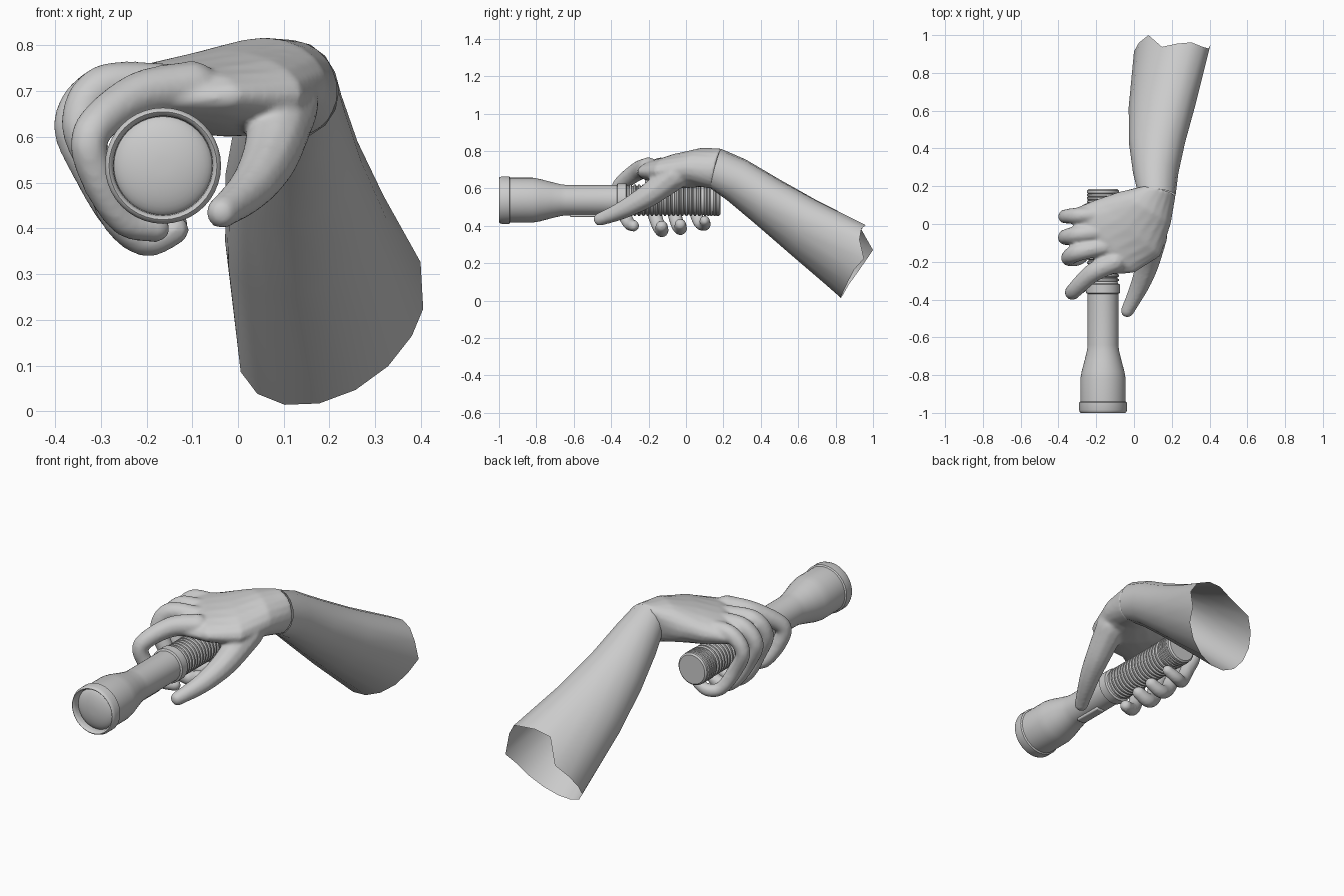
import bpy, bmesh, math
from mathutils import Vector as V

cube = bpy.data.objects.get("Cube")
if cube:
    bpy.data.objects.remove(cube, do_unlink=True)

grey = bpy.data.materials.new("plain grey")
grey.use_nodes = True
tone = (0.6, 0.6, 0.6, 1)
grey.diffuse_color = tone
grey.node_tree.nodes["Principled BSDF"].inputs["Base Color"].default_value = tone


def finish(bm, name, angle=40):
    bmesh.ops.recalc_face_normals(bm, faces=bm.faces)
    mesh = bpy.data.meshes.new(name)
    bm.to_mesh(mesh)
    bm.free()
    obj = bpy.data.objects.new(name, mesh)
    bpy.context.collection.objects.link(obj)
    mesh.materials.append(grey)
    bpy.ops.object.select_all(action="DESELECT")
    obj.select_set(True)
    bpy.context.view_layer.objects.active = obj
    bpy.ops.object.shade_smooth_by_angle(angle=math.radians(angle))
    return obj


def bridge(bm, rings):
    for r, s in zip(rings, rings[1:]):
        for i in range(len(r)):
            j = (i + 1) % len(r)
            bm.faces.new((r[i], r[j], s[j], s[i]))


def loft(bm, sections, sides=16, caps=False):
    """Each section is an oval from point a to point b, with a half height and up direction."""
    rings = []
    for a, b, half, up in sections:
        a, b, up = V(a), V(b), V(up).normalized()
        ring = []
        for i in range(sides):
            t = math.tau * i / sides
            ring.append(bm.verts.new((a + b) / 2 + (b - a) / 2 * math.cos(t) + up * half * math.sin(t)))
        rings.append(ring)
    bridge(bm, rings)
    if caps:
        bm.faces.new(rings[0])
        bm.faces.new(rings[-1])
    return rings


def spline(p, q, r, s, t):
    return 0.5 * (2 * q + (r - p) * t + (2 * p - 5 * q + 4 * r - s) * t * t
                  + (3 * q - p - 3 * r + s) * t ** 3)


def digit(bm, points):
    """Sweep a ball along a smooth path of (x, y, z, radius) points."""
    p = [V(q) for q in points]
    p = [p[0]] + p + [p[-1]]
    for k in range(len(p) - 3):
        for n in range(9):
            q = spline(*p[k:k + 4], n / 8)
            made = bmesh.ops.create_icosphere(bm, subdivisions=2, radius=q.w)
            bmesh.ops.translate(bm, verts=made["verts"], vec=q.xyz)


def lathe(name, profile, sides=40):
    """Turn (y, radius) points about the torch axis."""
    bm = bmesh.new()
    rings = []
    for y, r in profile:
        rings.append([bm.verts.new((-0.164 + r * math.cos(math.tau * i / sides), y,
                                    0.537 + r * math.sin(math.tau * i / sides)))
                      for i in range(sides)])
    bridge(bm, rings)
    bm.faces.new(rings[-1])
    return finish(bm, name, 35)


# Torch body: bezel, flared head, tube, collar
body = [(-0.955, 0.1), (-0.965, 0.108), (-0.985, 0.109), (-0.996, 0.113), (-1, 0.118),
        (-0.996, 0.123), (-0.985, 0.127), (-0.945, 0.127), (-0.94, 0.12), (-0.82, 0.12),
        (-0.78, 0.113), (-0.72, 0.097), (-0.67, 0.085), (-0.64, 0.081), (-0.37, 0.081),
        (-0.365, 0.09), (-0.32, 0.09), (-0.315, 0.08)]
# Ribbed grip
for i in range(17):
    y = -0.305 + i * 0.023
    body += [(y, 0.076), (y + 0.004, 0.084), (y + 0.013, 0.084), (y + 0.017, 0.076)]
# Tail cap with fine ribs
for i in range(4):
    y = 0.095 + i * 0.017
    body += [(y, 0.08), (y + 0.003, 0.086), (y + 0.012, 0.086), (y + 0.014, 0.08)]
body += [(0.165, 0.084), (0.177, 0.084), (0.184, 0.076)]
lathe("torch_body", body)

# Domed lens
lathe("torch_lens", [(-0.995 + 0.04 * (1 - math.cos(a)), 0.111 * math.sin(a))
                     for a in [math.pi / 2 * (1 - i / 10) for i in range(10)]])

# Sliding switch plate under the tube
bm = bmesh.new()
bmesh.ops.create_cube(bm, size=1)
for v in bm.verts:
    v.co = V((-0.164 + v.co.x * 0.05, -0.54 + v.co.y * 0.16, 0.457 + v.co.z * 0.02))
switch = finish(bm, "torch_switch")
bevel = switch.modifiers.new("rounded", "BEVEL")
bevel.width, bevel.segments = 0.006, 2

# Forearm: open tube with a ragged end
bm = bmesh.new()
rings = loft(bm, [
    ((0.02, 0.17, 0.71), (0.22, 0.15, 0.70), 0.11, (0, 0.25, 1)),
    ((-0.005, 0.27, 0.64), (0.235, 0.27, 0.65), 0.12, (0, 0.4, 0.9)),
    ((-0.027, 0.43, 0.52), (0.27, 0.43, 0.545), 0.135, (0.05, 0.45, 0.85)),
    ((-0.028, 0.62, 0.37), (0.325, 0.63, 0.42), 0.16, (0.1, 0.45, 0.85)),
    ((0, 0.905, 0.15), (0.405, 0.935, 0.235), 0.2, (0.12, 0.45, 0.85))], 16)
jag = [0.02, -0.05, -0.07, -0.06, -0.07, -0.075, 0.03, 0.02, 0.01] + [0] * 7
for v, d in zip(rings[-1], jag):
    v.co += V((0, 0.83, -0.55)) * d
finish(bm, "forearm", 50)

# Hand: palm, four wrapped fingers and thumb fused into one skin
bm = bmesh.new()
up = (0, 0, 1)
loft(bm, [
    ((0.025, 0.19, 0.71), (0.22, 0.15, 0.70), 0.11, (0, 0.2, 1)),
    ((-0.08, 0.17, 0.715), (0.195, 0.0, 0.71), 0.105, up),
    ((-0.2, 0.13, 0.70), (0.14, -0.17, 0.69), 0.095, up),
    ((-0.3, 0.09, 0.695), (-0.0, -0.26, 0.69), 0.07, up),
    ((-0.34, 0.05, 0.685), (-0.16, -0.27, 0.68), 0.045, up)], 20, caps=True)
fingers = {
    "little": (0.05, 0.04, 0.1, 0.405, -0.365, 0.038),
    "ring": (-0.04, -0.07, -0.03, 0.385, -0.363, 0.042),
    "middle": (-0.12, -0.18, -0.13, 0.375, -0.345, 0.043)}
for base, bend, tip, low, side, r in fingers.values():
    digit(bm, [(-0.16, base, 0.715, r + 0.005), (-0.295, (base + bend) / 2, 0.71, r + 0.006),
               (side, bend, 0.63, r), (side + 0.045, bend, 0.52, r),
               (-0.26, (bend + tip) / 2, 0.42, r - 0.004), (-0.2, tip, low, r - 0.005),
               (-0.14, tip, low + 0.022, r - 0.009)])
digit(bm, [(-0.1, -0.2, 0.71, 0.058), (-0.22, -0.26, 0.69, 0.052), (-0.32, -0.355, 0.61, 0.043),
           (-0.31, -0.35, 0.52, 0.04), (-0.25, -0.31, 0.42, 0.036), (-0.18, -0.28, 0.4, 0.032)])
digit(bm, [(0.1, -0.06, 0.67, 0.08), (0.075, -0.19, 0.57, 0.066), (0.045, -0.29, 0.51, 0.055),
           (0.01, -0.37, 0.47, 0.046), (-0.035, -0.46, 0.435, 0.036)])
hand = finish(bm, "hand", 180)
remesh = hand.modifiers.new("fuse", "REMESH")
remesh.mode, remesh.voxel_size, remesh.use_smooth_shade = "VOXEL", 0.009, True
soften = hand.modifiers.new("soften", "SMOOTH")
soften.factor, soften.iterations = 0.5, 6
